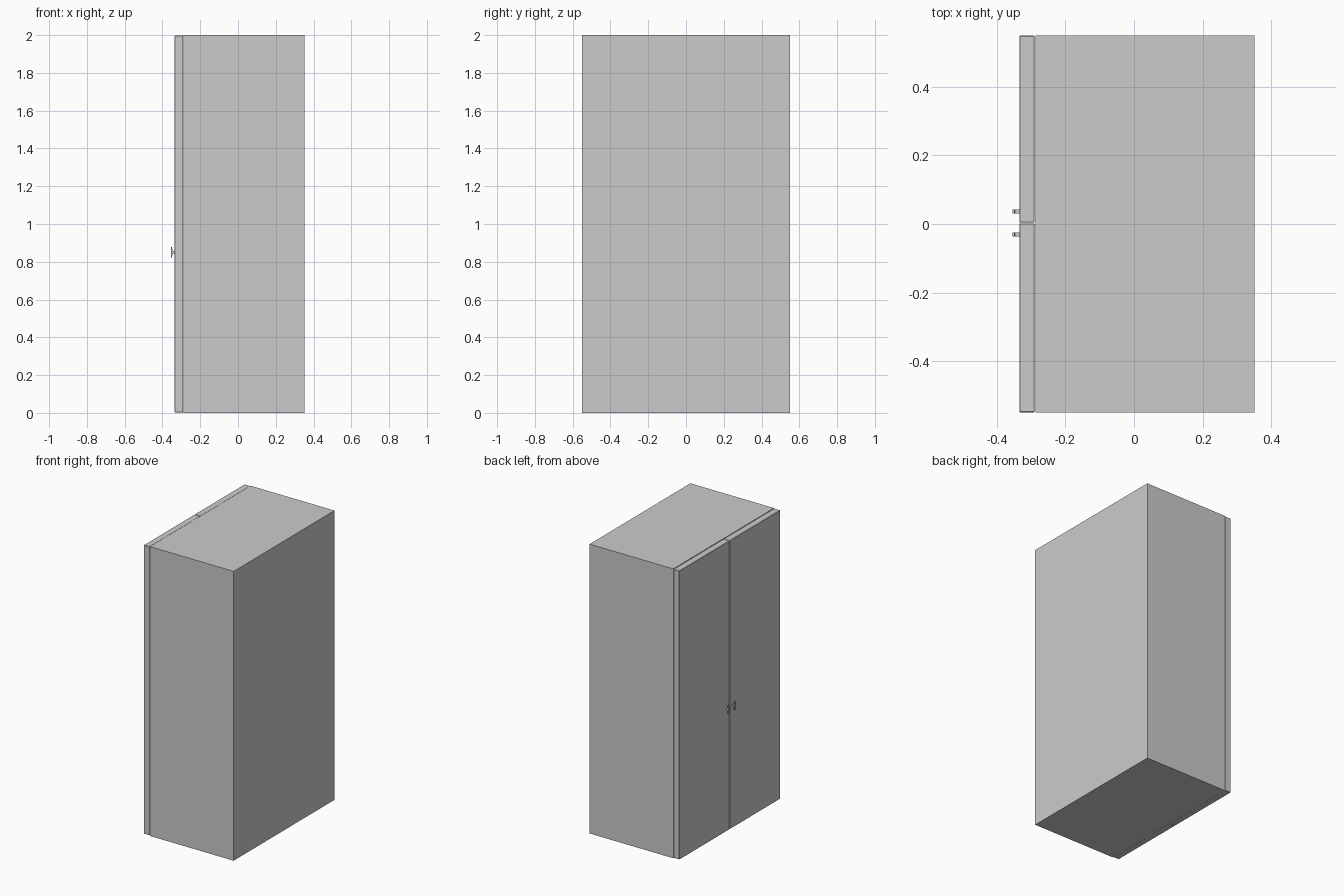
import bpy, bmesh
from mathutils import Matrix, Vector

if "Cube" in bpy.data.objects:
    bpy.data.objects.remove(bpy.data.objects["Cube"])


def box(name, lo, hi, bevel=0.0):
    lo, hi = Vector(lo), Vector(hi)
    bm = bmesh.new()
    bmesh.ops.create_cube(bm, size=1, matrix=Matrix.Translation((lo + hi) / 2) @ Matrix.Diagonal((*(hi - lo), 1)))
    mesh = bpy.data.meshes.new(name)
    bm.to_mesh(mesh)
    bm.free()
    ob = bpy.data.objects.new(name, mesh)
    bpy.context.collection.objects.link(ob)
    if bevel:
        m = ob.modifiers.new("edge", 'BEVEL')
        m.width, m.segments = bevel, 1
    return ob


def handle(name, y, z):
    # T-shaped side profile, flared from stem to grip, extruded along y
    half = [(-0.335, 0.006), (-0.347, 0.006), (-0.349, 0.028), (-0.355, 0.028)]
    profile = [(x, z + h) for x, h in half] + [(x, z - h) for x, h in reversed(half)]
    bm = bmesh.new()
    face = bm.faces.new([bm.verts.new((x, y - 0.006, pz)) for x, pz in profile])
    ext = bmesh.ops.extrude_face_region(bm, geom=[face])
    bmesh.ops.translate(bm, vec=(0, 0.012, 0), verts=[v for v in ext["geom"] if isinstance(v, bmesh.types.BMVert)])
    bmesh.ops.recalc_face_normals(bm, faces=bm.faces)
    mesh = bpy.data.meshes.new(name)
    bm.to_mesh(mesh)
    bm.free()
    bpy.context.collection.objects.link(bpy.data.objects.new(name, mesh))


SPLIT = 0.003   # where the doors meet

# cabinet body
box("cabinet_body", (-0.288, -0.55, 0), (0.352, 0.55, 2))

# pair of doors with their handles
box("door_left", (-0.335, SPLIT + 0.0015, 0.003), (-0.290, 0.55, 1.998), 0.002)
box("door_right", (-0.335, -0.55, 0.003), (-0.290, SPLIT - 0.0015, 1.998), 0.002)
for side, s in (("left", 1), ("right", -1)):
    handle("handle_" + side, SPLIT + s * 0.034, 0.85)
